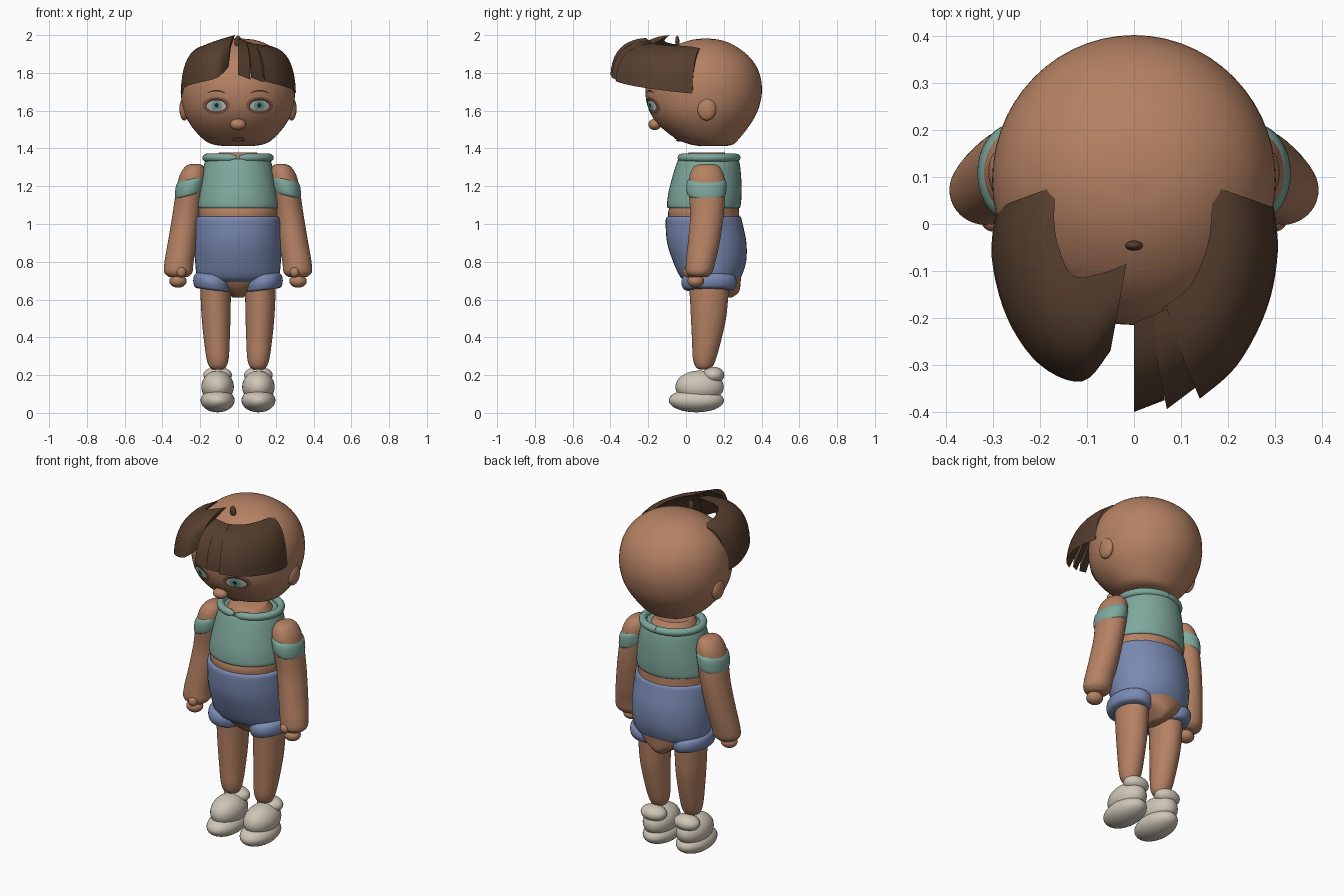
import bpy, bmesh
from math import sin, cos, pi, sqrt, radians
from mathutils import Vector

cube = bpy.data.objects.get("Cube")
if cube:
    bpy.data.objects.remove(cube, do_unlink=True)


def material(name, *rgb):
    m = bpy.data.materials.new(name)
    m.use_nodes = True
    m.diffuse_color = (*rgb, 1)
    m.node_tree.nodes["Principled BSDF"].inputs["Base Color"].default_value = (*rgb, 1)
    return m


SKIN = material("skin", .46, .22, .125)
HAIR = material("hair_brown", .095, .05, .028)
TEAL = material("shirt_teal", .21, .39, .33)
BLUE = material("shorts_blue", .19, .25, .44)
CREAM = material("shoe_cream", .62, .56, .47)
WHITE = material("eye_white", .6, .56, .5)
IRIS = material("iris_teal", .17, .42, .4)
DARK = material("dark_brown", .04, .02, .015)
LIPS = material("lips", .24, .10, .07)
SHADE = material("eyelid", .24, .11, .065)


def finish(name, bm, mat, angle=50):
    bmesh.ops.recalc_face_normals(bm, faces=bm.faces)
    me = bpy.data.meshes.new(name)
    bm.to_mesh(me)
    bm.free()
    me.materials.append(mat)
    me.shade_smooth()
    me.set_sharp_from_angle(angle=radians(angle))
    ob = bpy.data.objects.new(name, me)
    bpy.context.collection.objects.link(ob)
    return ob


def dense(rows, steps=5):
    """Smooth the rows of numbers with a Catmull-Rom spline."""
    pts = [Vector(r) for r in rows]
    out = []
    for i in range(len(pts) - 1):
        a, b, c, d = pts[max(i - 1, 0)], pts[i], pts[i + 1], pts[min(i + 2, len(pts) - 1)]
        for k in range(steps):
            t = k / steps
            out.append(b + (c - a) * t / 2 + (a * 2 - b * 5 + c * 4 - d) * t * t / 2
                       + (b * 3 - a - c * 3 + d) * t ** 3 / 2)
    return out + [pts[-1]]


def skin_loops(bm, loops):
    """Bridge closed loops of points and cap both ends."""
    vs = [[bm.verts.new(p) for p in loop] for loop in loops]
    n = len(vs[0])
    for a, b in zip(vs, vs[1:]):
        for i in range(n):
            bm.faces.new((a[i], a[(i + 1) % n], b[(i + 1) % n], b[i]))
    bm.faces.new(vs[0])
    bm.faces.new(vs[-1])


def loft(name, rows, mat, side=1, seg=40):
    """Stack ellipses given as height, centre x, half width, front y, back y."""
    loops = []
    for z, cx, rx, yf, yb in dense(rows):
        loops.append([(side * cx + rx * cos(2 * pi * i / seg),
                       (yf + yb) / 2 + (yb - yf) / 2 * sin(2 * pi * i / seg), z) for i in range(seg)])
    bm = bmesh.new()
    skin_loops(bm, loops)
    return finish(name, bm, mat)


def ball(name, centre, radii, mat):
    bm = bmesh.new()
    bmesh.ops.create_uvsphere(bm, u_segments=32, v_segments=18, radius=1)
    bmesh.ops.scale(bm, vec=radii, verts=bm.verts)
    bmesh.ops.translate(bm, vec=centre, verts=bm.verts)
    return finish(name, bm, mat)


# Head
HEAD = [(1.412, 0, .07, .08, .21), (1.422, 0, .135, .02, .25), (1.45, 0, .185, -.05, .28),
        (1.52, 0, .248, -.14, .335), (1.6, 0, .288, -.195, .38), (1.7, 0, .302, -.215, .402),
        (1.8, 0, .288, -.195, .388), (1.88, 0, .245, -.14, .34), (1.94, 0, .175, -.06, .265),
        (1.972, 0, .1, .02, .19), (1.982, 0, .02, .09, .12)]
loft("head", HEAD, SKIN, seg=56)
HEAD_ROWS = dense(HEAD)


def face_y(x, z):
    """Front surface of the head."""
    _, _, rx, yf, yb = min(((a.lerp(b, (z - a[0]) / (b[0] - a[0])))
                           for a, b in zip(HEAD_ROWS, HEAD_ROWS[1:]) if a[0] <= z <= b[0]),
                          key=lambda r: abs(r[0] - z))
    return (yf + yb) / 2 - (yb - yf) / 2 * sqrt(max(0, 1 - (x / rx) ** 2))


def plate(name, x, z, rx, rz, lift, mat, arch=0):
    """Thin oval that follows the face."""
    bm = bmesh.new()
    n = 24

    def point(r, i):
        u, w = r * cos(2 * pi * i / n), r * sin(2 * pi * i / n)
        px, pz = x + u * rx, z + w * rz - arch * u * u
        return bm.verts.new((px, face_y(px, pz) - lift, pz))
    hub = point(0, 0)
    rings = [[point(r, i) for i in range(n)] for r in (.35, .7, 1)]
    for i in range(n):
        j = (i + 1) % n
        bm.faces.new((hub, rings[0][i], rings[0][j]))
        for a, b in zip(rings, rings[1:]):
            bm.faces.new((a[i], b[i], b[j], a[j]))
    ob = finish(name, bm, mat)
    if ob.data.polygons[0].normal.y > 0:
        ob.data.flip_normals()


ball("nose", (0, -.165, 1.527), (.042, .034, .03), SKIN)
ball("upper_lip", (0, -.045, 1.458), (.045, .018, .009), LIPS)
ball("lower_lip", (0, -.035, 1.445), (.034, .018, .008), LIPS)

# Hair: each panel runs from a top edge to a lower edge with a rounded outside
def hair_panel(name, stations, steps=5):
    bm = bmesh.new()
    for strand in stations:
        loops = []
        for row in dense(strand, steps):
            top, low = Vector(row[:3]), Vector(row[3:])
            ctrl = Vector((low.x, low.y, top.z)).lerp((top + low) / 2, .1)
            curve = [top * (1 - t) ** 2 + ctrl * 2 * t * (1 - t) + low * t * t
                     for t in [k / 10 for k in range(11)]]
            inner = (top + low) / 2 + (ctrl - (top + low) / 2) * .3
            loops.append(curve + [low.lerp(inner, .7), inner, top.lerp(inner, .7)])
        skin_loops(bm, loops)
    finish(name, bm, HAIR, 40)


hair_panel("right_fringe", [[
    (-.016, -.085, 2.0, -.05, -.27, 1.83), (-.07, -.105, 1.985, -.11, -.335, 1.775),
    (-.13, -.11, 1.965, -.2, -.3, 1.75), (-.16, -.05, 1.95, -.27, -.2, 1.73),
    (-.17, .01, 1.945, -.303, -.07, 1.7), (-.165, .082, 1.935, -.292, .035, 1.685)]])
hair_panel("left_fringe", [
    [(0, -.21, 1.985, 0, -.4, 1.79), (.04, -.195, 1.97, .065, -.375, 1.765)],
    [(.03, -.2, 1.97, .07, -.394, 1.775), (.07, -.18, 1.96, .135, -.345, 1.75)],
    [(.06, -.18, 1.958, .14, -.372, 1.755), (.12, -.13, 1.95, .22, -.3, 1.735),
     (.155, -.05, 1.945, .283, -.18, 1.715), (.165, .02, 1.94, .306, -.06, 1.7),
     (.165, .082, 1.935, .298, .035, 1.69)]])
ball("hair_tuft", (0, -.046, 1.965), (.019, .011, .032), HAIR)

# Torso and clothes
loft("torso", [(.61, 0, .025, .1, .24), (.64, 0, .07, .05, .28), (.7, 0, .17, .0, .29),
               (.82, 0, .2, -.05, .3), (1.03, 0, .208, -.093, .283), (1.1, 0, .206, -.085, .278),
               (1.25, 0, .17, -.05, .26), (1.33, 0, .13, -.02, .24), (1.365, 0, .11, .0, .215),
               (1.378, 0, .1, .015, .205)], SKIN)
loft("shirt", [(1.085, 0, .2, -.085, .275), (1.092, 0, .216, -.1, .288), (1.16, 0, .21, -.094, .294),
               (1.25, 0, .194, -.072, .292), (1.32, 0, .178, -.05, .284), (1.345, 0, .165, -.04, .275)], TEAL)
loft("shorts", [(.69, 0, .17, .01, .26), (.72, 0, .215, -.03, .292), (.8, 0, .227, -.068, .318),
                (.9, 0, .231, -.1, .32), (1.0, 0, .228, -.108, .3), (1.032, 0, .224, -.105, .292),
                (1.04, 0, .212, -.095, .285)], BLUE)

for side, label in ((1, "left"), (-1, "right")):
    # Ear and eye
    ball(label + "_ear", (side * .284, .11, 1.61), (.026, .05, .062), SKIN)
    plate(label + "_eyelid", side * .115, 1.627, .072, .046, .002, SHADE)
    plate(label + "_lash_line", side * .115, 1.632, .056, .033, .004, DARK, .008)
    plate(label + "_eye_white", side * .115, 1.627, .052, .028, .006, WHITE, .004)
    plate(label + "_iris", side * .113, 1.627, .029, .027, .008, IRIS)
    plate(label + "_pupil", side * .113, 1.628, .011, .012, .0095, DARK)
    plate(label + "_eyebrow", side * .115, 1.706, .05, .004, .004, DARK, .014)

    # Half of the collar, with a rounded end at the front
    curve = bpy.data.curves.new(label + "_collar", "CURVE")
    curve.dimensions = "3D"
    curve.bevel_depth = .021
    curve.bevel_resolution = 4
    curve.use_fill_caps = True
    spline = curve.splines.new("POLY")
    count = 32
    spline.points.add(count)
    for i, p in enumerate(spline.points):
        a = .03 + (pi - .03) * i / count
        p.co = (side * .168 * sin(a), .12 - .148 * cos(a), 1.351, 1)
        p.radius = min(1, .45 + i * .28)
    collar = bpy.data.objects.new(label + "_collar", curve)
    bpy.context.collection.objects.link(collar)
    curve.materials.append(TEAL)

    # Arm, sleeve and hand
    loft(label + "_arm", [(1.318, .228, .02, .08, .14), (1.305, .23, .048, .045, .175),
                          (1.26, .238, .07, .02, .2), (1.18, .252, .075, .014, .206),
                          (1.05, .272, .075, .022, .2), (.9, .295, .077, .01, .178),
                          (.8, .312, .077, .0, .155), (.745, .316, .075, .0, .14),
                          (.72, .316, .05, .02, .115)], SKIN, side)
    sleeve = loft(label + "_sleeve", [(1.15, .255, .064, .024, .196), (1.158, .257, .075, .008, .21),
                                      (1.19, .254, .079, .002, .214), (1.225, .25, .077, .006, .212),
                                      (1.245, .246, .066, .026, .195)], TEAL, side)
    for v in sleeve.data.vertices:  # outer side hangs lower
        v.co.z -= (abs(v.co.x) - .25) * .25
    ball(label + "_hand", (side * .318, .052, .698), (.046, .044, .035), SKIN)
    ball(label + "_thumb", (side * .3, .01, .745), (.026, .026, .028), SKIN)

    # Leg and shorts cuff
    loft(label + "_leg", [(.72, .118, .08, .01, .23), (.62, .118, .08, .02, .224),
                          (.5, .116, .076, .026, .212), (.38, .112, .068, .032, .185),
                          (.29, .108, .059, .036, .16), (.245, .107, .045, .05, .14),
                          (.23, .107, .025, .07, .12)], SKIN, side)
    cuff = loft(label + "_cuff", [(.652, .132, .082, .0, .23), (.66, .134, .097, -.015, .255),
                                  (.69, .135, .102, -.025, .268), (.72, .134, .097, -.018, .262),
                                  (.735, .132, .08, .0, .24)], BLUE, side)
    for v in cuff.data.vertices:  # inner side dips
        v.co.z += (abs(v.co.x) - .15) * .12

    # Shoe
    ball(label + "_sole", (side * .108, .055, .066), (.09, .146, .063), CREAM)
    ball(label + "_shoe_upper", (side * .108, .072, .138), (.086, .128, .086), CREAM)
    ball(label + "_shoe_heel", (side * .108, .145, .2), (.076, .058, .044), CREAM)
